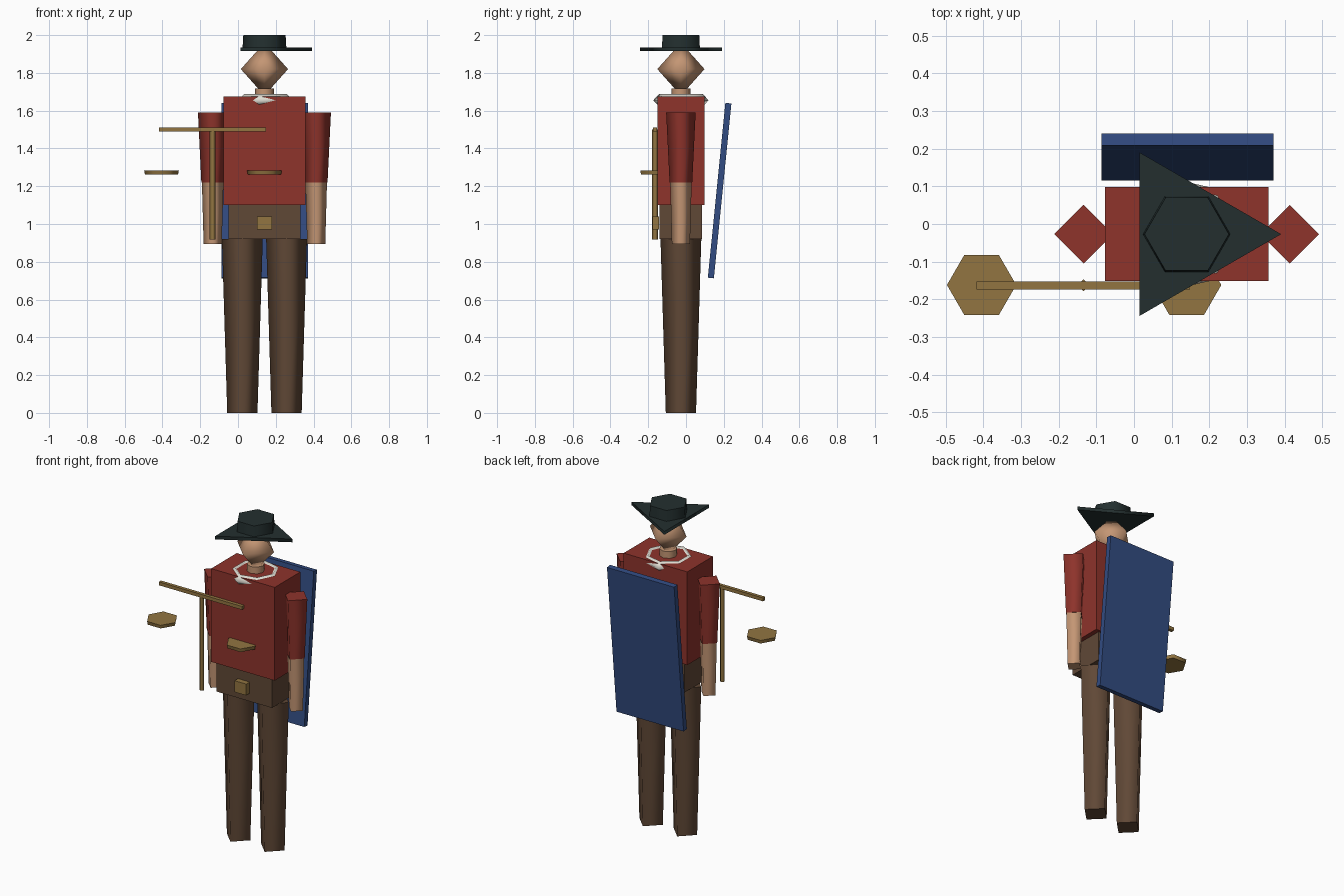
import bpy, bmesh
from math import cos, sin, tau

default = bpy.data.objects.get("Cube")
if default:
    bpy.data.objects.remove(default, do_unlink=True)

CX, CY = 0.14, -0.027      # body axis


def material(name, r, g, b):
    linear = [((c / 255 + 0.055) / 1.055) ** 2.4 for c in (r, g, b)] + [1]
    mat = bpy.data.materials.new(name)
    mat.use_nodes = True
    mat.diffuse_color = linear
    mat.node_tree.nodes["Principled BSDF"].inputs["Base Color"].default_value = linear
    return mat


RED = material("red_cloth", 142, 51, 43)
BROWN = material("brown_cloth", 96, 72, 54)
SKIN = material("skin", 196, 150, 116)
HAT = material("dark_hat", 35, 47, 47)
BLUE = material("blue_panel", 50, 76, 130)
GOLD = material("gold", 146, 117, 65)
WHITE = material("collar_white", 225, 222, 212)


def finish(name, bm, mat, loc):
    bmesh.ops.recalc_face_normals(bm, faces=bm.faces)
    mesh = bpy.data.meshes.new(name)
    bm.to_mesh(mesh)
    bm.free()
    mesh.materials.append(mat)
    obj = bpy.data.objects.new(name, mesh)
    obj.location = loc
    bpy.context.collection.objects.link(obj)
    return obj


def box(name, mat, loc, size):
    bm = bmesh.new()
    bmesh.ops.create_cube(bm, size=1)
    bmesh.ops.scale(bm, vec=size, verts=bm.verts)
    return finish(name, bm, mat, loc)


def lathe(name, mat, x, y, sides, profile, closed=False):
    """Turn (radius, z) points into a solid: smooth sides, flat caps."""
    bm = bmesh.new()
    rings = []
    for r, z in profile:
        if r == 0:
            rings.append([bm.verts.new((0, 0, z))] * sides)
        else:
            rings.append([bm.verts.new((r * cos(tau * i / sides), r * sin(tau * i / sides), z))
                          for i in range(sides)])
    pairs = list(zip(rings, rings[1:]))
    if closed:
        pairs.append((rings[-1], rings[0]))
    for low, high in pairs:
        for i in range(sides):
            j = (i + 1) % sides
            corners = dict.fromkeys((low[i], low[j], high[j], high[i]))
            bm.faces.new(list(corners)).smooth = True
    if not closed:
        for ring in (rings[0], rings[-1]):
            if ring[0] is not ring[1]:
                bm.faces.new(ring)
    return finish(name, bm, mat, (x, y, 0))


# Body
box("torso", RED, (CX, CY, 1.388), (0.434, 0.25, 0.575))
box("hips", BROWN, (CX, CY, 1.01), (0.38, 0.226, 0.18))
box("belt_buckle", GOLD, (CX, -0.16, 1.006), (0.08, 0.034, 0.07))

# Limbs
for side, s in (("left", 1), ("right", -1)):
    lathe(side + "_leg", BROWN, CX + s * 0.117, CY, 4, [(0.08, 0), (0.108, 0.92)])
    arm_x = CX + s * 0.274
    lathe(side + "_sleeve", RED, arm_x, CY, 4, [(0.06, 1.22), (0.078, 1.59)])
    lathe(side + "_forearm", SKIN, arm_x, CY, 4, [(0.048, 0.895), (0.057, 1.22)])

# Head and collar
lathe("neck", SKIN, CX, CY, 8, [(0.05, 1.66), (0.05, 1.717)])
lathe("head", SKIN, CX, CY, 4, [(0, 1.68), (0.125, 1.82), (0, 1.96)])
lathe("collar", WHITE, CX, CY, 7,
      [(0.15, 1.655), (0.12, 1.687), (0.09, 1.655), (0.12, 1.623)], closed=True)

# Hat
lathe("hat_brim", HAT, CX, CY, 3, [(0.251, 1.915), (0.251, 1.935)])
lathe("hat_crown", HAT, CX, CY, 6, [(0.116, 1.932), (0.112, 2.0)])

# Back panel, leaning away at the top
panel = box("back_panel", BLUE, (0.142, 0.178, 1.177), (0.458, 0.032, 0.93))
panel.rotation_euler.x = -0.1

# Scales: post, beam and two pans
lathe("scale_post", GOLD, -0.134, -0.163, 4, [(0.016, 0.918), (0.016, 1.5)])
box("scale_beam", GOLD, (-0.135, -0.163, 1.5), (0.567, 0.021, 0.021))
for side, x in (("left", 0.14), ("right", -0.405)):
    lathe(side + "_scale_pan", GOLD, x, -0.162, 6, [(0.088, 1.263), (0.092, 1.284)])
